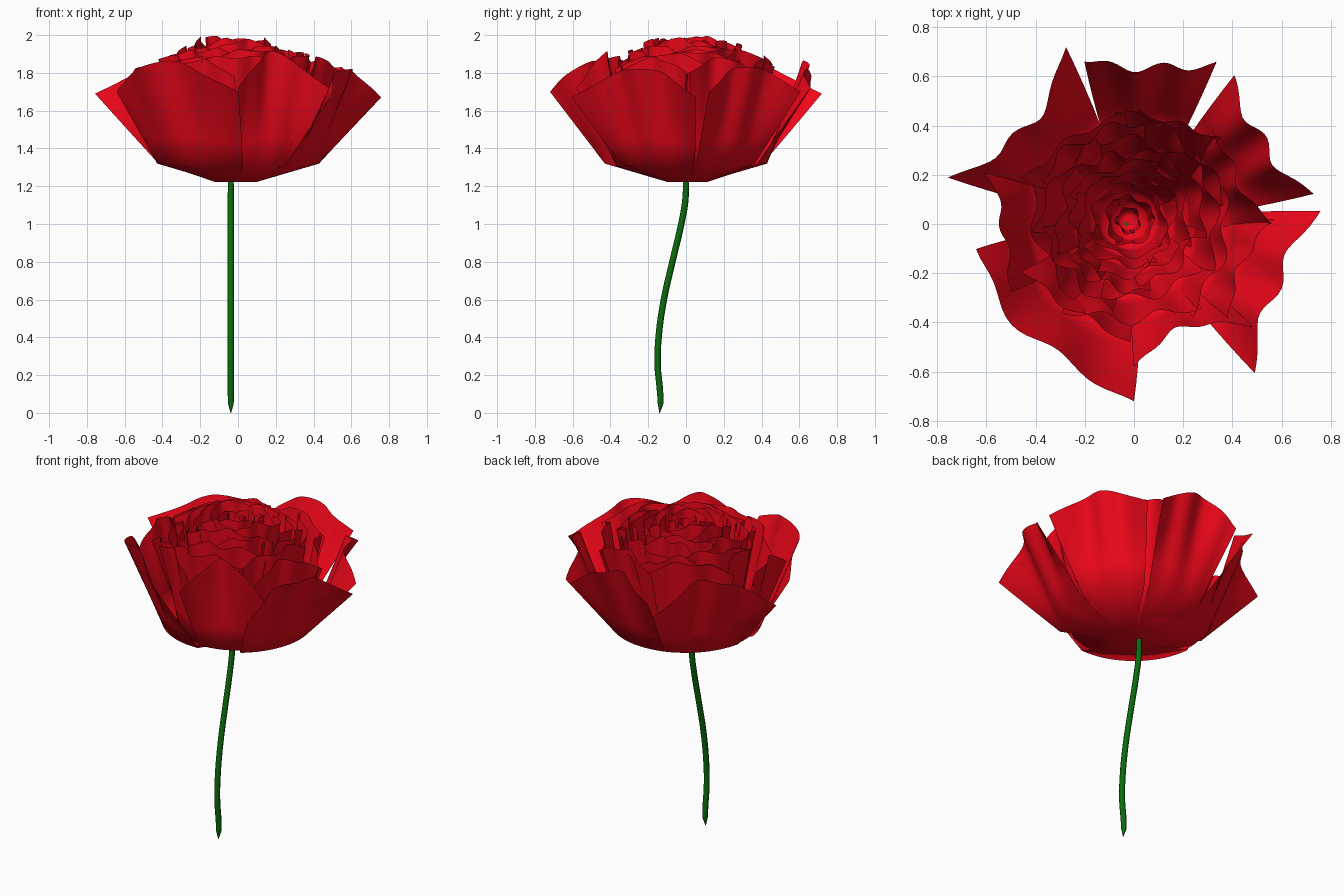
import bpy, math, random
from math import cos, sin, radians, pi

if "Cube" in bpy.data.objects:
    bpy.data.objects.remove(bpy.data.objects["Cube"])

random.seed(4)


def material(name, color):
    m = bpy.data.materials.new(name)
    m.diffuse_color = color
    m.use_nodes = True
    m.node_tree.nodes["Principled BSDF"].inputs["Base Color"].default_value = m.diffuse_color
    return m


RED = material("petal_red", (0.87, 0.002, 0.01, 1))
GREEN = material("stem_green", (0.003, 0.15, 0.004, 1))
BASE_Z = 1.22


def petal(name, a0, a1, r_mid, r_start, r_end, z_mid, z_corner,
          waves=2.0, amp=0.02, cx=0.0, cy=0.0):
    """Fan-shaped cupped sheet between two angles, with flared drooping corners."""
    cols = 24
    mid, half = (a0 + a1) / 2, (a1 - a0) / 2
    r_low = min(0.43, r_mid * 0.78)
    z_low = BASE_Z + 0.1 * (r_low / 0.43)
    steps = [0, 0.25, 0.5, 0.75, 1]
    rows = 2 + len(steps)
    verts, faces = [], []
    for row in range(rows):
        for c in range(cols + 1):
            u = -1 + 2 * c / cols
            if row == 0:
                r, z, widen = 0.01, BASE_Z + 0.005, 1.08
            elif row == 1:
                r, z, widen = min(0.1, r_low * 0.4), BASE_Z + 0.003, 1.08
            else:
                s = steps[row - 2]
                corner = r_start if u < 0 else r_end
                edge = abs(u) ** 2.6
                wave = amp * sin(waves * pi * u + mid) * (1 - edge)
                r_top = r_mid + (corner - r_mid) * edge + wave
                z_top = z_mid + (z_corner - z_mid) * abs(u) ** 1.8 - 0.4 * wave
                r = r_low + (r_top - r_low) * s
                z = z_low + (z_top - z_low) * s
                widen = 1 + 0.08 * (1 - s)
            a = radians(mid + half * u * widen)
            verts.append((cx + r * cos(a), cy + r * sin(a), z))
    n = cols + 1
    for i in range(rows - 1):
        for j in range(cols):
            faces.append((i * n + j, i * n + j + 1, (i + 1) * n + j + 1, (i + 1) * n + j))
    me = bpy.data.meshes.new(name)
    me.from_pydata(verts, [], faces)
    me.materials.append(RED)
    for p in me.polygons:
        p.use_smooth = True
    ob = bpy.data.objects.new(name, me)
    bpy.context.collection.objects.link(ob)
    return ob


# Outer ring: start angle, end angle, mid radius, corner radii, mid and corner height
outer = [
    (63, 107, 0.64, 0.74, 0.69, 1.86, 1.72),
    (9.5, 56, 0.62, 0.74, 0.73, 1.84, 1.70),
    (-51, 4, 0.63, 0.78, 0.76, 1.83, 1.67),
    (189, 270, 0.62, 0.65, 0.72, 1.86, 1.70),
    (111, 166, 0.59, 0.77, 0.78, 1.84, 1.69),
]
for i, p in enumerate(outer):
    petal(f"outer_petal_{i + 1}", *p, amp=0.025)

# Second ring fills the gaps of the first
second = [
    (270, 319, 0.47, 0.58, 0.64, 1.91, 1.72),
    (315, 362, 0.47, 0.54, 0.57, 1.88, 1.79),
    (0, 50, 0.46, 0.56, 0.50, 1.88, 1.79),
    (45, 100, 0.44, 0.50, 0.46, 1.89, 1.80),
    (95, 158, 0.43, 0.45, 0.50, 1.88, 1.80),
    (161, 209, 0.53, 0.64, 0.57, 1.83, 1.72),
    (203, 268, 0.43, 0.50, 0.48, 1.88, 1.78),
]
for i, p in enumerate(second):
    petal(f"second_petal_{i + 1}", *p, amp=0.018)

# Inner rings: tighter, taller and more upright towards the centre
inner = [(0.385, 1.90, 5), (0.335, 1.92, 5), (0.285, 1.94, 5), (0.235, 1.955, 4),
         (0.185, 1.97, 4), (0.14, 1.98, 3), (0.095, 1.985, 3), (0.05, 1.975, 2)]
for k, (r, z, count) in enumerate(inner):
    turn = random.uniform(0, 360)
    step = 360 / count
    for j in range(count):
        a = turn + j * step + random.uniform(-6, 6)
        rj = r * random.uniform(0.94, 1.06)
        petal(f"inner_petal_{k + 1}_{j + 1}", a, a + step * 1.05, rj,
              rj * random.uniform(1.0, 1.2), rj * random.uniform(1.0, 1.2),
              z + random.uniform(-0.02, 0.018), z - random.uniform(0.03, 0.10),
              waves=random.uniform(1.5, 2.5), amp=0.06 * r + 0.005, cx=-0.022, cy=0.015)

# Stem: curved tube tapering to a point at the foot
path = [(-0.14, 0.0, 0.1), (-0.135, 0.05, 0.9), (-0.138, 0.12, 1), (-0.15, 0.25, 1),
        (-0.145, 0.4, 1), (-0.117, 0.6, 1), (-0.072, 0.8, 1), (-0.025, 1.0, 1),
        (-0.004, 1.12, 1), (0.0, 1.225, 0.9)]
curve = bpy.data.curves.new("stem", "CURVE")
curve.dimensions = "3D"
curve.bevel_depth = 0.017
curve.bevel_resolution = 2
curve.use_fill_caps = True
curve.resolution_u = 4
sp = curve.splines.new("BEZIER")
sp.bezier_points.add(len(path) - 1)
for bp, (y, z, rad) in zip(sp.bezier_points, path):
    bp.co = (-0.038, y, z)
    bp.radius = rad
    bp.handle_left_type = bp.handle_right_type = "AUTO"
curve.materials.append(GREEN)
stem = bpy.data.objects.new("stem", curve)
bpy.context.collection.objects.link(stem)
